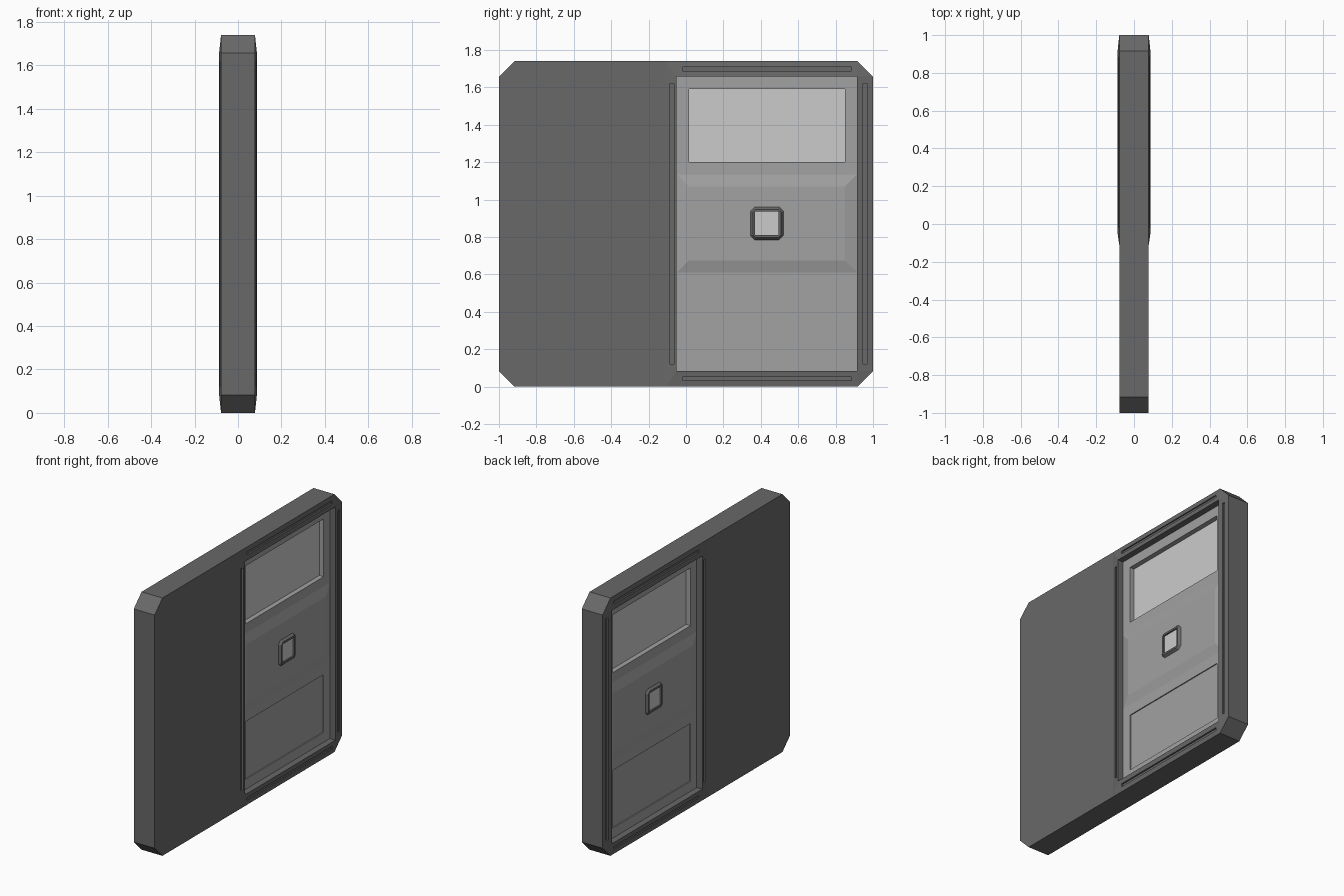
import bpy, bmesh
from mathutils import Vector

if "Cube" in bpy.data.objects:
    bpy.data.objects.remove(bpy.data.objects["Cube"])


def grey(name, v):
    m = bpy.data.materials.new(name)
    m.diffuse_color = (v, v, v, 1)
    m.use_nodes = True
    m.node_tree.nodes["Principled BSDF"].inputs["Base Color"].default_value = m.diffuse_color
    return m


DARK, MID, LIGHT = grey("dark_grey", 0.14), grey("mid_grey", 0.36), grey("light_grey", 0.65)


def finish(name, bm, mat=None):
    bmesh.ops.recalc_face_normals(bm, faces=bm.faces)
    me = bpy.data.meshes.new(name)
    bm.to_mesh(me)
    bm.free()
    ob = bpy.data.objects.new(name, me)
    bpy.context.collection.objects.link(ob)
    if mat:
        me.materials.append(mat)
    return ob


def hull(bm, *rings):
    """Convex solid, symmetric in x, from (half depth, [(y, z), ...]) rings."""
    vs = [bm.verts.new((s * x, y, z)) for x, pts in rings for y, z in pts for s in (-1, 1)]
    r = bmesh.ops.convex_hull(bm, input=vs)
    junk = [v for v in r["geom_interior"] + r["geom_unused"] if isinstance(v, bmesh.types.BMVert)]
    bmesh.ops.delete(bm, geom=list(set(junk)), context='VERTS')


def box(bm, x0, x1, y0, y1, z0, z1):
    r = bmesh.ops.create_cube(bm, size=1)
    for v in r["verts"]:
        v.co = Vector(((x0 + x1) / 2 + v.co.x * (x1 - x0),
                       (y0 + y1) / 2 + v.co.y * (y1 - y0),
                       (z0 + z1) / 2 + v.co.z * (z1 - z0)))


def both_sides(bm, x0, x1, *yz):
    box(bm, x0, x1, *yz)
    box(bm, -x1, -x0, *yz)


def rect(y0, y1, z0, z1):
    return [(y0, z0), (y1, z0), (y1, z1), (y0, z1)]


def octagon(y0, y1, z0, z1, c):
    return [(y0 + c, z0), (y1 - c, z0), (y1, z0 + c), (y1, z1 - c),
            (y1 - c, z1), (y0 + c, z1), (y0, z1 - c), (y0, z0 + c)]


def cut(ob, name, bm):
    cutter = finish(name, bm)
    cutter.hide_render = True
    cutter.hide_set(True)
    mod = ob.modifiers.new("cut", 'BOOLEAN')
    mod.operation, mod.solver, mod.object = 'DIFFERENCE', 'EXACT', cutter


T, F, H, C = 0.078, 0.087, 1.74, 0.083     # wall half depth, frame half depth, height, corner
SEAM, Y0, Y1, Z0, Z1 = -0.11, -0.05, 0.915, 0.083, 1.657   # frame start and doorway

# Wall with chamfered corners, thickening towards the doorway
bm = bmesh.new()
hull(bm, (T, [(-1, C), (-1 + C, 0), (SEAM, 0), (SEAM, Z0), (SEAM, Z1), (SEAM, H), (-1 + C, H), (-1, H - C)]))
hull(bm, (T, [(SEAM, 0), (SEAM, Z0), (Y0, 0), (1 - C, 0), (1, C), (1, H - C),
              (1 - C, H), (Y0, H), (SEAM, H), (SEAM, Z1)]),
     (F, rect(Y0, Y1, Z0, Z1)))
seam = [f for f in bm.faces if all(abs(v.co.y - SEAM) < 1e-5 for v in f.verts)]
bmesh.ops.delete(bm, geom=seam, context='FACES')
bmesh.ops.remove_doubles(bm, verts=bm.verts, dist=1e-4)
wall = finish("wall", bm, DARK)

# Doorway and the thin slots around it
bm = bmesh.new()
box(bm, -0.2, 0.2, Y0, Y1, Z0, Z1)
for y in (-0.075, 0.957):
    both_sides(bm, 0.073, 0.2, y - 0.01, y + 0.01, 0.12, 1.62)
for z in (0.042, 1.698):
    both_sides(bm, 0.073, 0.2, -0.02, 0.885, z - 0.01, z + 0.01)
cut(wall, "doorway_cutter", bm)

# Sliding door with window opening and shallow lower recesses
bm = bmesh.new()
box(bm, -0.045, 0.045, Y0, Y1, Z0, Z1)
door = finish("door", bm, MID)
bm = bmesh.new()
box(bm, -0.2, 0.2, 0.015, 0.85, 1.2, 1.59)
both_sides(bm, 0.038, 0.2, 0.015, 0.85, 0.15, 0.54)
cut(door, "door_cutter", bm)

# Window pane
bm = bmesh.new()
box(bm, -0.012, 0.012, 0.015, 0.85, 1.2, 1.59)
finish("window_pane", bm, LIGHT)

for side, s in (("right", 1), ("left", -1)):
    # Raised middle panel on each face
    bm = bmesh.new()
    outer = [bm.verts.new((s * 0.045, y, z)) for y, z in rect(Y0, Y1, 0.61, 1.135)]
    inner = [bm.verts.new((s * 0.06, y, z)) for y, z in rect(0.015, 0.85, 0.675, 1.07)]
    bmesh.ops.convex_hull(bm, input=outer + inner)
    finish(side + "_middle_panel", bm, MID)

# Lock surround with bevelled rim, and the plate set into it
bm = bmesh.new()
hull(bm, (0.06, octagon(0.345, 0.52, 0.785, 0.96, 0.022)),
     (0.075, octagon(0.357, 0.508, 0.797, 0.948, 0.015)))
surround = finish("lock_surround", bm, DARK)
bm = bmesh.new()
box(bm, -0.2, 0.2, 0.37, 0.495, 0.81, 0.935)
cut(surround, "lock_cutter", bm)
bm = bmesh.new()
box(bm, -0.065, 0.065, 0.37, 0.495, 0.81, 0.935)
finish("lock_plate", bm, LIGHT)
